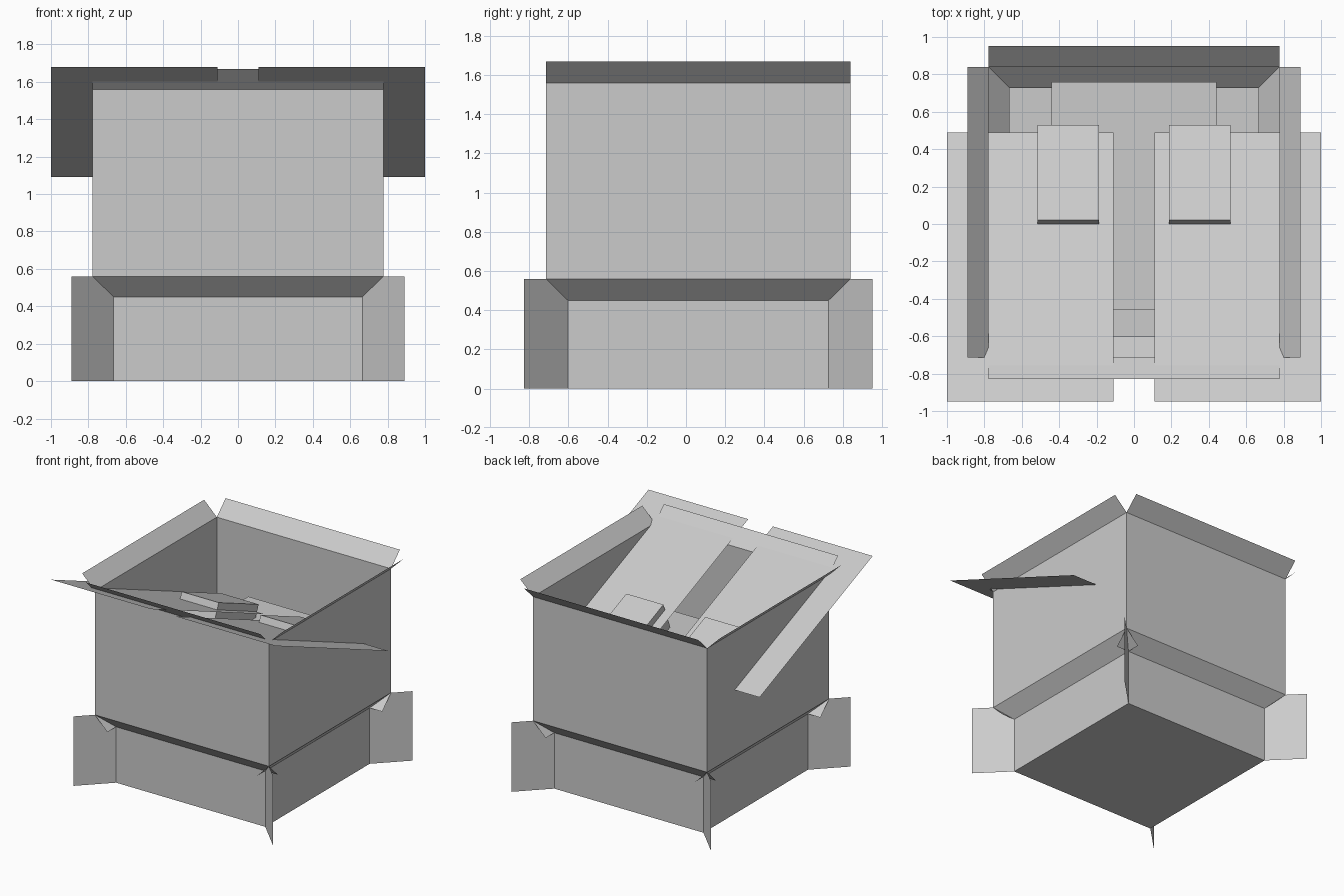
import bpy, bmesh, math
from mathutils import Matrix, Vector

cube = bpy.data.objects.get("Cube")
if cube:
    bpy.data.objects.remove(cube, do_unlink=True)

grey = bpy.data.materials.new("plain_grey")
grey.use_nodes = True
colour = (0.6, 0.6, 0.6, 1)
grey.diffuse_color = colour
grey.node_tree.nodes["Principled BSDF"].inputs["Base Color"].default_value = colour

UPPER, LOWER, FLARE = 0.777, 0.665, 0.89   # half widths of the nested squares
LOW_TOP, UP_BASE, UP_TOP, RIM = 0.45, 0.56, 1.56, 1.67
CENTRE = Matrix.Translation((0, 0.0625, 0))


def finish(name, bm, matrix):
    bm.transform(matrix)
    mesh = bpy.data.meshes.new(name)
    bm.to_mesh(mesh)
    bm.free()
    mesh.materials.append(grey)
    obj = bpy.data.objects.new(name, mesh)
    bpy.context.collection.objects.link(obj)


def sheet(name, corner, u, v, matrix=CENTRE):
    """Thin rectangle spanned by two edge vectors."""
    bm = bmesh.new()
    c, u, v = Vector(corner), Vector(u), Vector(v)
    bm.faces.new([bm.verts.new(p) for p in (c, c + u, c + u + v, c + v)])
    finish(name, bm, matrix)


def block(name, low, high, matrix=Matrix()):
    """Box between two opposite corners."""
    low, high = Vector(low), Vector(high)
    bm = bmesh.new()
    bmesh.ops.create_cube(bm, size=1)
    place = Matrix.Translation((low + high) / 2) @ Matrix.Diagonal((*(high - low), 1))
    finish(name, bm, matrix @ place)


# Bottom of the carton
sheet("floor", (-LOWER, LOWER, 0), (2 * LOWER, 0, 0), (0, -2 * LOWER, 0))

# Four identical sides: walls, sloping strips, corner fins
for i, side in enumerate(("front", "right", "back", "left")):
    turn = CENTRE @ Matrix.Rotation(i * math.pi / 2, 4, "Z")
    across = (2 * UPPER, 0, 0)
    sheet(side + "_lower_wall", (-LOWER, -LOWER, 0),
          (2 * LOWER, 0, 0), (0, 0, LOW_TOP), turn)
    sheet(side + "_ledge", (-UPPER, -LOWER, LOW_TOP),
          across, (0, LOWER - UPPER, UP_BASE - LOW_TOP), turn)
    sheet(side + "_upper_wall", (-UPPER, -UPPER, UP_BASE),
          across, (0, 0, UP_TOP - UP_BASE), turn)
    sheet(side + "_rim_flap", (-UPPER, -UPPER, UP_TOP),
          across, (0, UPPER - FLARE, RIM - UP_TOP), turn)
    out = FLARE - LOWER
    sheet(side + "_corner_fin", (LOWER, -LOWER, 0),
          (out, -out, 0), (0, 0, UP_BASE), turn)

# Tilted lid in two halves, each with a block set through it
tilt = Matrix.Translation((0, -0.95, 1.68)) @ Matrix.Rotation(-math.atan2(0.59, 1.44), 4, "X")
for name, left in (("left", 0.11), ("right", -1.0)):
    sheet(name + "_lid_panel", (left, 0, 0), (0.89, 0, 0), (0, 1.556, 0), tilt)
for name, left in (("left", 0.187), ("right", -0.517)):
    block(name + "_lid_block", (left, 1.027, -0.18), (left + 0.33, 1.577, 0.055), tilt)

# Flat slab lying inside the carton
block("inner_slab", (-0.44, -0.46, 0.84), (0.44, 0.76, 1.04))
